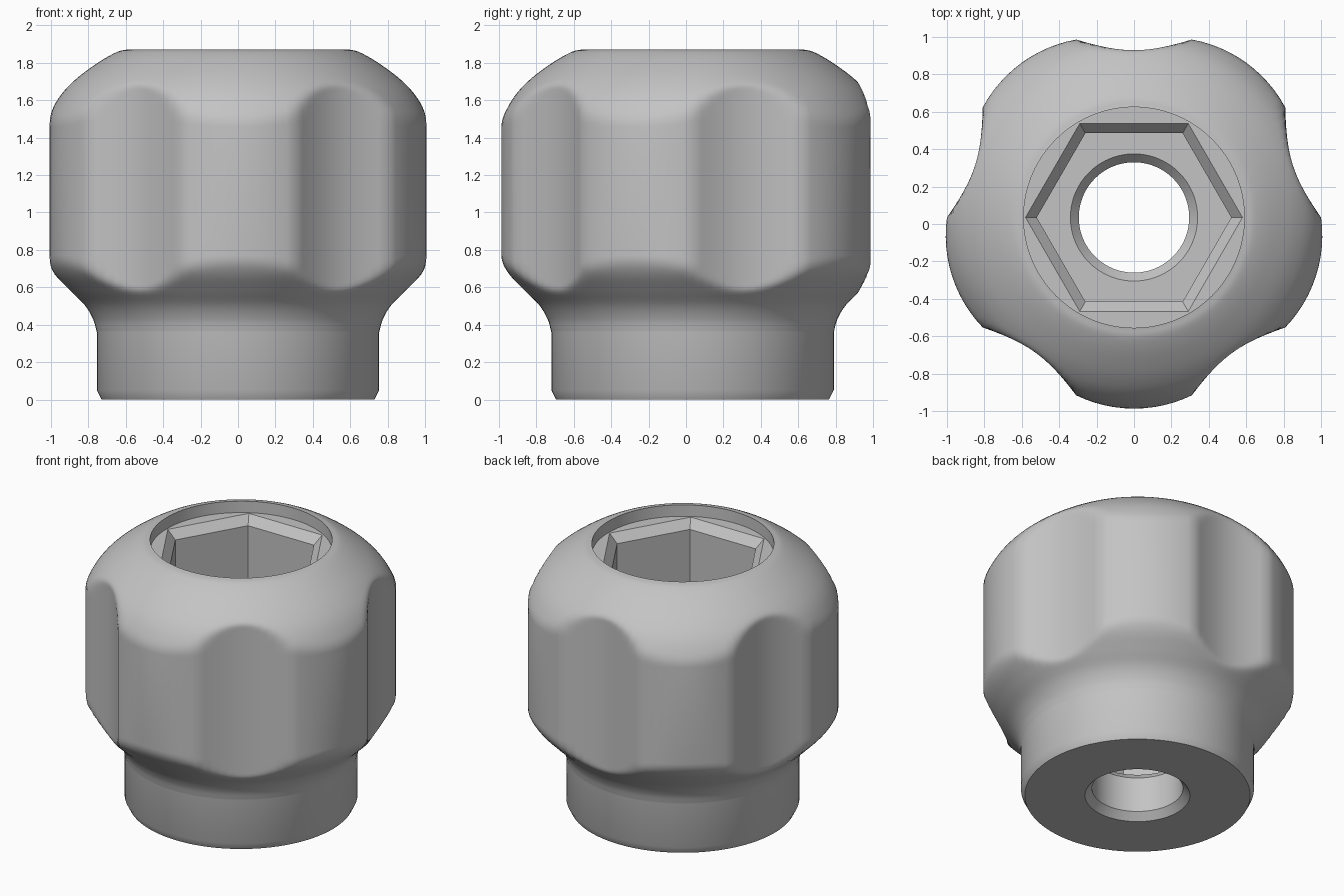
import bpy, bmesh, math
from mathutils import Vector

cube = bpy.data.objects.get("Cube")
if cube:
    bpy.data.objects.remove(cube, do_unlink=True)

COLUMNS = 120
LOBES = 5
PITCH = 2 * math.pi / LOBES
CENTRE_Y = 0.035


def grip_outline(a):
    """Radius of the lobed grip: five bulging lobes, five shallow hollows."""
    t = (a - math.pi / 2 + PITCH / 2) % PITCH - PITCH / 2
    quarter = PITCH / 4
    if abs(t) <= quarter:
        half, mid = math.sin(quarter), math.cos(quarter)
        side = math.tan(t) * mid
        depth = 0.057 * max(0, 1 - (side / half) ** 2)
        return math.hypot(mid - depth, side)
    u = (PITCH / 2 - abs(t)) / quarter
    return 1.0 + 0.022 * (1 - u * u)


def soft_min(a, b, k=0.02):
    h = max(k - abs(a - b), 0) / k
    return min(a, b) - h * h * k / 4


def circle(r):
    return lambda a: r


def grip(r):
    return lambda a: soft_min(r, grip_outline(a))


def hexagon(r):
    """Hexagon of corner radius r with a corner on the x axis."""
    step = math.pi / 3
    return lambda a: r * math.cos(step / 2) / math.cos(a % step - step / 2)


def smooth_path(points, steps):
    """Catmull-Rom curve through (radius, height) points."""
    p = [Vector(q) for q in points]
    p = [2 * p[0] - p[1]] + p + [2 * p[-1] - p[-2]]
    out = []
    for a, b, c, d in zip(p, p[1:], p[2:], p[3:]):
        for i in range(steps):
            t = i / steps
            out.append(0.5 * (2 * b + (c - a) * t + (2 * a - 5 * b + 4 * c - d) * t ** 2
                              + (3 * b - a - 3 * c + d) * t ** 3))
    return out + [p[-2]]


# Outer skin: collar, flare, grip and rounded shoulder
flare = smooth_path([(0.755, 0.36), (0.775, 0.43), (0.82, 0.505), (0.9, 0.585),
                     (0.98, 0.67), (1.04, 0.77)], 6)
shoulder = smooth_path([(1.04, 1.46), (0.96, 1.61), (0.87, 1.71), (0.75, 1.80),
                        (0.65, 1.857), (0.59, 1.872)], 7)
rings = [(circle(0.73), 0), (circle(0.755), 0.05)]
rings += [(grip(r), z) for r, z in flare + shoulder]

# Inner skin: round recess, chamfered hex pocket, bore
rings += [(circle(0.59), 1.79), (hexagon(0.58), 1.79), (hexagon(0.52), 1.73),
          (hexagon(0.52), 0.35), (circle(0.34), 0.35), (circle(0.295), 0.3),
          (circle(0.295), 0.05), (circle(0.34), 0)]

bm = bmesh.new()
loops = []
for radius, z in rings:
    loop = []
    for i in range(COLUMNS):
        a = 2 * math.pi * i / COLUMNS
        r = radius(a)
        loop.append(bm.verts.new((r * math.cos(a), r * math.sin(a) + CENTRE_Y, z)))
    loops.append(loop)
for low, high in zip(loops, loops[1:] + loops[:1]):
    for i in range(COLUMNS):
        j = (i + 1) % COLUMNS
        bm.faces.new((low[i], low[j], high[j], high[i]))
bmesh.ops.recalc_face_normals(bm, faces=bm.faces)

mesh = bpy.data.meshes.new("knob")
bm.to_mesh(mesh)
bm.free()
knob = bpy.data.objects.new("knob", mesh)
bpy.context.collection.objects.link(knob)

# Plain grey
grey = bpy.data.materials.new("light_grey")
grey.use_nodes = True
colour = (0.55, 0.55, 0.55, 1)
grey.diffuse_color = colour
grey.node_tree.nodes["Principled BSDF"].inputs["Base Color"].default_value = colour
mesh.materials.append(grey)

bpy.ops.object.select_all(action='DESELECT')
knob.select_set(True)
bpy.context.view_layer.objects.active = knob
bpy.ops.object.shade_smooth_by_angle(angle=math.radians(35))
